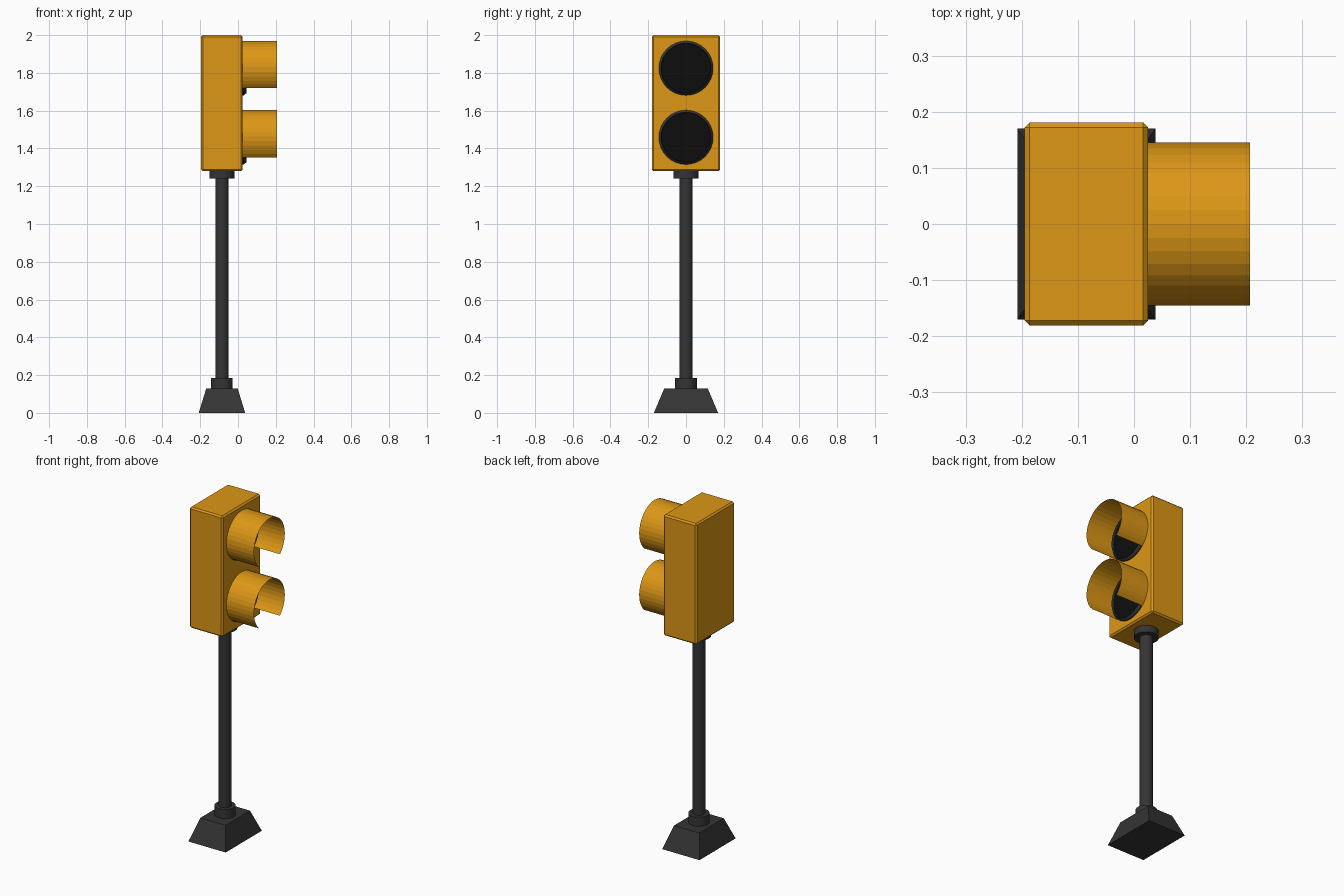
import bpy, bmesh, math

if "Cube" in bpy.data.objects:
    bpy.data.objects.remove(bpy.data.objects["Cube"])

CX = -0.085  # pole axis


def material(name, rgb):
    m = bpy.data.materials.new(name)
    m.diffuse_color = (*rgb, 1)
    m.use_nodes = True
    m.node_tree.nodes["Principled BSDF"].inputs["Base Color"].default_value = m.diffuse_color
    return m


ORANGE = material("orange_paint", (0.72, 0.31, 0.008))
DARK = material("dark_metal", (0.035, 0.035, 0.035))
BLACK = material("black_glass", (0.004, 0.004, 0.004))


def make(name, bm, mat):
    bm.normal_update()
    mesh = bpy.data.meshes.new(name)
    bm.to_mesh(mesh)
    bm.free()
    mesh.materials.append(mat)
    ob = bpy.data.objects.new(name, mesh)
    bpy.context.collection.objects.link(ob)
    return ob


def box(name, x0, x1, hy, z0, z1, mat, inset_x=0, inset_y=0, bevel=0):
    bm = bmesh.new()
    bmesh.ops.create_cube(bm, size=2)
    for v in bm.verts:
        top = v.co.z > 0
        ix, iy = (inset_x, inset_y) if top else (0, 0)
        v.co = (x1 - ix if v.co.x > 0 else x0 + ix,
                math.copysign(hy - iy, v.co.y), z1 if top else z0)
    if bevel:
        bmesh.ops.bevel(bm, geom=bm.edges[:], offset=bevel, segments=1, affect='EDGES')
    return make(name, bm, mat)


def post(name, r, z0, z1):
    bm = bmesh.new()
    bmesh.ops.create_cone(bm, cap_ends=True, segments=32, radius1=r, radius2=r, depth=z1 - z0)
    bmesh.ops.translate(bm, verts=bm.verts, vec=(CX, 0, (z0 + z1) / 2))
    return make(name, bm, DARK)


def sweep(name, profile, zc, mat, a0=0.0, a1=360.0, n=32):
    """Sweep (x, radius) points around the horizontal lens axis."""
    bm = bmesh.new()
    rings = []
    for i in range(n + 1):
        a = math.radians(a0 + (a1 - a0) * i / n)
        rings.append([bm.verts.new((x, r * math.cos(a), zc + r * math.sin(a))) for x, r in profile])
    for A, B in zip(rings, rings[1:]):
        for j in range(len(profile) - 1):
            bm.faces.new((A[j], B[j], B[j + 1], A[j + 1]))
    bmesh.ops.remove_doubles(bm, verts=bm.verts, dist=1e-5)
    bmesh.ops.recalc_face_normals(bm, faces=bm.faces)
    return make(name, bm, mat)


# Tapered foot, pole and collars
box("base_foot", -0.208, 0.038, 0.17, 0, 0.13, DARK, inset_x=0.04, inset_y=0.055)
post("base_collar", 0.057, 0.13, 0.185)
post("pole", 0.035, 0.18, 1.25)
post("top_collar", 0.066, 1.24, 1.285)

# Signal housing
box("housing", -0.195, 0.025, 0.181, 1.28, 2.0, ORANGE, bevel=0.009)

# Two lamps: bezel, lens and visor open at the bottom
for label, zc in (("upper", 1.825), ("lower", 1.459)):
    sweep(label + "_bezel", [(0.02, 0.144), (0.03, 0.144), (0.045, 0.132), (0.028, 0.13)], zc, DARK)
    bm = bmesh.new()
    bmesh.ops.create_circle(bm, cap_ends=True, segments=32, radius=0.1315)
    for v in bm.verts:
        v.co = (0.031, v.co.x, zc + v.co.y)
    make(label + "_lens", bm, BLACK)
    sweep(label + "_visor", [(0.02, 0.145), (0.207, 0.145)], zc, ORANGE, -47, 227, 28)
